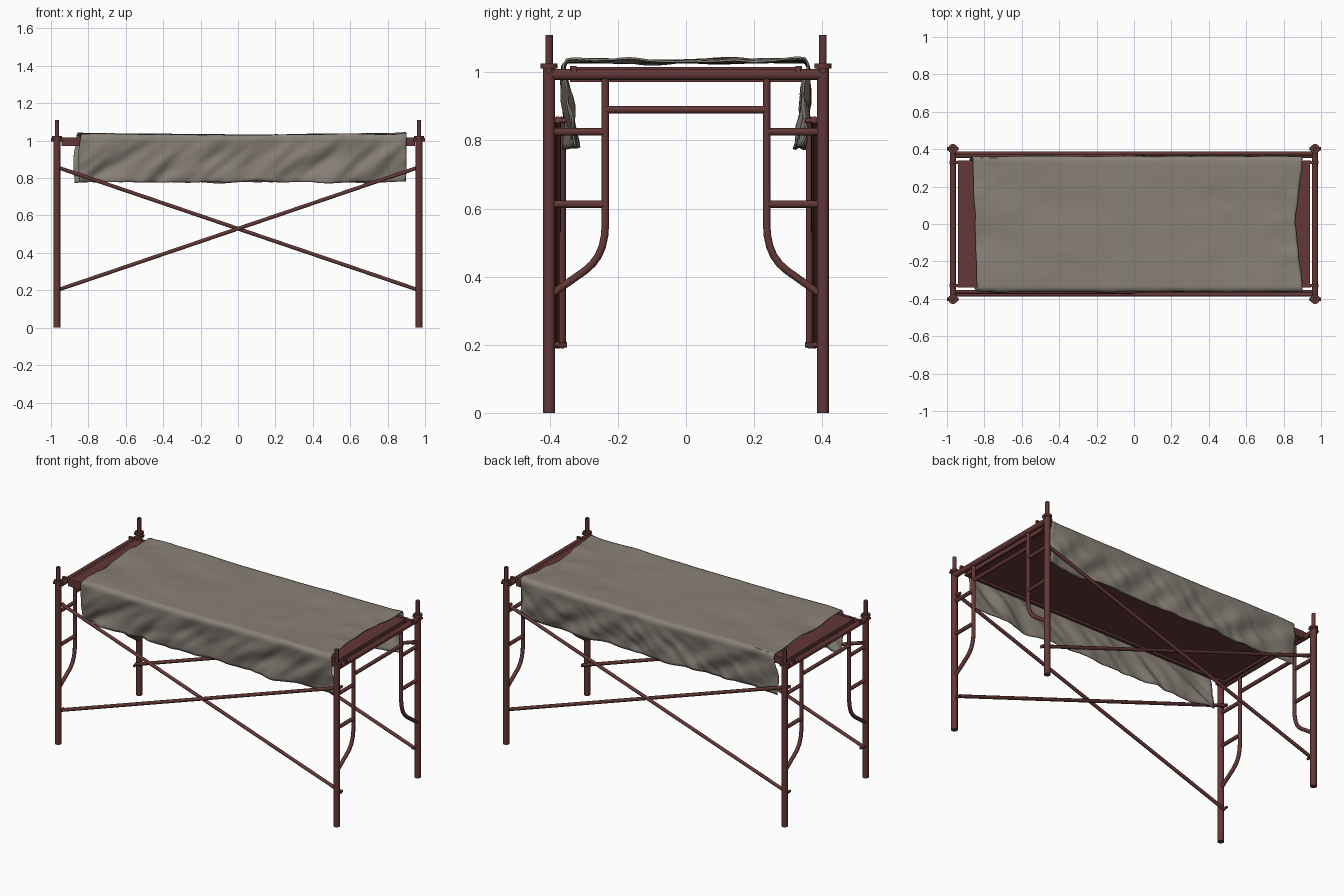
import bpy, bmesh, math
from mathutils import Vector, noise

if "Cube" in bpy.data.objects:
    bpy.data.objects.remove(bpy.data.objects["Cube"])


def material(name, rgb):
    m = bpy.data.materials.new(name)
    m.diffuse_color = (*rgb, 1)
    m.use_nodes = True
    m.node_tree.nodes["Principled BSDF"].inputs["Base Color"].default_value = m.diffuse_color
    return m


RED = material("dark red steel", (0.125, 0.038, 0.038))
CLOTH = material("grey canvas", (0.25, 0.218, 0.185))


def finish(name, mesh, mat, angle=40):
    ob = bpy.data.objects.new(name, mesh)
    bpy.context.collection.objects.link(ob)
    mesh.materials.clear()
    mesh.materials.append(mat)
    bpy.ops.object.select_all(action='DESELECT')
    ob.select_set(True)
    bpy.context.view_layer.objects.active = ob
    bpy.ops.object.shade_smooth_by_angle(angle=math.radians(angle))
    return ob


def tube(name, pts, r, mat=RED):
    """Round capped pipe through a list of points."""
    cu = bpy.data.curves.new(name, 'CURVE')
    cu.dimensions = '3D'
    cu.bevel_depth = r
    cu.bevel_resolution = 3
    cu.use_fill_caps = True
    sp = cu.splines.new('POLY')
    sp.points.add(len(pts) - 1)
    for p, co in zip(sp.points, pts):
        p.co = (*co, 1)
    tmp = bpy.data.objects.new(name + "_curve", cu)
    bpy.context.collection.objects.link(tmp)
    bpy.context.view_layer.update()
    dg = bpy.context.evaluated_depsgraph_get()
    me = bpy.data.meshes.new_from_object(tmp.evaluated_get(dg))
    bpy.data.objects.remove(tmp)
    bm = bmesh.new()
    bm.from_mesh(me)
    bmesh.ops.remove_doubles(bm, verts=bm.verts, dist=1e-5)
    bmesh.ops.recalc_face_normals(bm, faces=bm.faces)
    bm.to_mesh(me)
    bm.free()
    return finish(name, me, mat)


def box(name, lo, hi, mat=RED):
    bm = bmesh.new()
    bmesh.ops.create_cube(bm, size=1)
    for v in bm.verts:
        v.co = Vector([lo[i] + (v.co[i] + 0.5) * (hi[i] - lo[i]) for i in range(3)])
    me = bpy.data.meshes.new(name)
    bm.to_mesh(me)
    bm.free()
    return finish(name, me, mat)


PX, PY = 0.968, 0.402

# End frames: posts, pins, collars, rails, bent inner legs and rungs
for sx in (-1, 1):
    x = sx * PX
    tube("end_top_rail", [(x, -PY, 0.993), (x, PY, 0.993)], 0.017)
    tube("end_cross_bar", [(x, -0.237, 0.89), (x, 0.237, 0.89)], 0.0115)
    for sy in (-1, 1):
        y = sy * PY
        tube("post", [(x, y, 0), (x, y, 1.022)], 0.019)
        tube("post_pin", [(x, y, 1.02), (x, y, 1.11)], 0.0115)
        tube("post_collar", [(x, y, 1.011), (x, y, 1.025)], 0.026)
        tube("lock_pin", [(x - 0.031, y, 1.005), (x + 0.031, y, 1.005)], 0.009)
        bent = [(0.237, 0.985), (0.237, 0.55), (0.239, 0.52), (0.246, 0.488),
                (0.258, 0.46), (0.275, 0.437), (0.296, 0.418), (0.395, 0.348)]
        tube("inner_leg", [(x, sy * a, b) for a, b in bent], 0.0115)
        for z in (0.825, 0.613):
            tube("rung", [(x, sy * 0.237, z), (x, y, z)], 0.0115)
        for z in (0.858, 0.2):
            tube("brace_stud", [(x, sy * 0.349, z), (x, y, z)], 0.008)

# Crossed braces on both long sides
for sy in (-1, 1):
    for s, y in ((-1, 0.363), (1, 0.377)):
        tube("cross_brace", [(s * 0.975, sy * y, 0.861), (-s * 0.975, sy * y, 0.198)], 0.0105)

# Deck with rim and hooks
box("deck_plate", (-0.935, -0.335, 0.985), (0.935, 0.335, 1.015))
for s in (-1, 1):
    y0, y1 = sorted((s * 0.322, s * 0.34))
    box("deck_side_rail", (-0.945, y0, 0.972), (0.945, y1, 1.018))
    x0, x1 = sorted((s * 0.925, s * 0.94))
    box("deck_end_rail", (x0, -0.335, 0.972), (x1, 0.335, 1.016))
    for sy in (-1, 1):
        hx0, hx1 = sorted((s * 0.93, s * 0.987))
        box("deck_hook", (hx0, sy * 0.329 - 0.007, 1.0), (hx1, sy * 0.329 + 0.007, 1.018))


# Draped canvas: flat over the deck, hanging down both long sides
def fold(x, a, b, seed):
    return noise.noise(Vector((x * a, b, seed)))


NX, NV, HALF, DROP, BEND = 110, 76, 0.345, 0.262, 0.025
bm = bmesh.new()
rows = []
for j in range(NV + 1):
    s = (j / NV * 2 - 1) * (HALF + DROP)
    sgn = 1 if s > 0 else -1
    over = max(0, abs(s) - HALF)
    row = []
    for i in range(NX + 1):
        t = i / NX
        c = min(abs(s) / HALF, 1)
        left = -0.85 - 0.012 * c * sgn - (0.015 if over else 0) * min(over / 0.1, 1)
        right = 0.862 + 0.038 * c
        left += 0.008 * fold(s, 9, 0, 3)
        right += 0.008 * fold(s, 9, 0, 7)
        x = left + (right - left) * t
        end = abs(2 * t - 1) ** 2
        if over == 0:
            y = s
            z = 1.031 + 0.010 * (fold(x, 2.5, s * 5, 1) + 0.3) * (0.5 + end)
            z += 0.008 * max(0, fold(x, 6, s * 9, 5)) * (0.4 + end)
            z = max(z, 1.024)
        else:
            a = min(over / BEND, 1)
            d = over / DROP
            w = fold(x - sgn * over * 0.9, 6.5, over * 5, 11 + sgn)
            w2 = fold(x + over, 14, over * 8, 20 + sgn)
            y = HALF + 0.02 * math.sin(a * math.pi / 2) - 0.022 * d
            y += (0.032 * w + 0.012 * w2) * math.sin(min(1, d * 1.4) * math.pi / 2)
            y -= 0.012 * end * d
            y = sgn * min(y, 0.376)
            z0 = 1.031 + 0.010 * (fold(x, 2.5, sgn * HALF * 5, 1) + 0.3) * (0.5 + end)
            z0 += 0.008 * max(0, fold(x, 6, sgn * HALF * 9, 5)) * (0.4 + end)
            z = max(z0, 1.024) * (1 - d) + (0.778 + 0.013 * fold(x, 5, 0, 31 + sgn)) * d
            z += 0.006 * math.sin(a * math.pi) * (1 if a < 1 else 0)
        row.append(bm.verts.new((x, y, z)))
    rows.append(row)
for j in range(NV):
    for i in range(NX):
        bm.faces.new((rows[j][i], rows[j][i + 1], rows[j + 1][i + 1], rows[j + 1][i]))
bm.normal_update()
me = bpy.data.meshes.new("canvas_cover")
bm.to_mesh(me)
bm.free()
cover = finish("canvas_cover", me, CLOTH, 60)
sol = cover.modifiers.new("thickness", 'SOLIDIFY')
sol.thickness = 0.006
sol.offset = -1
